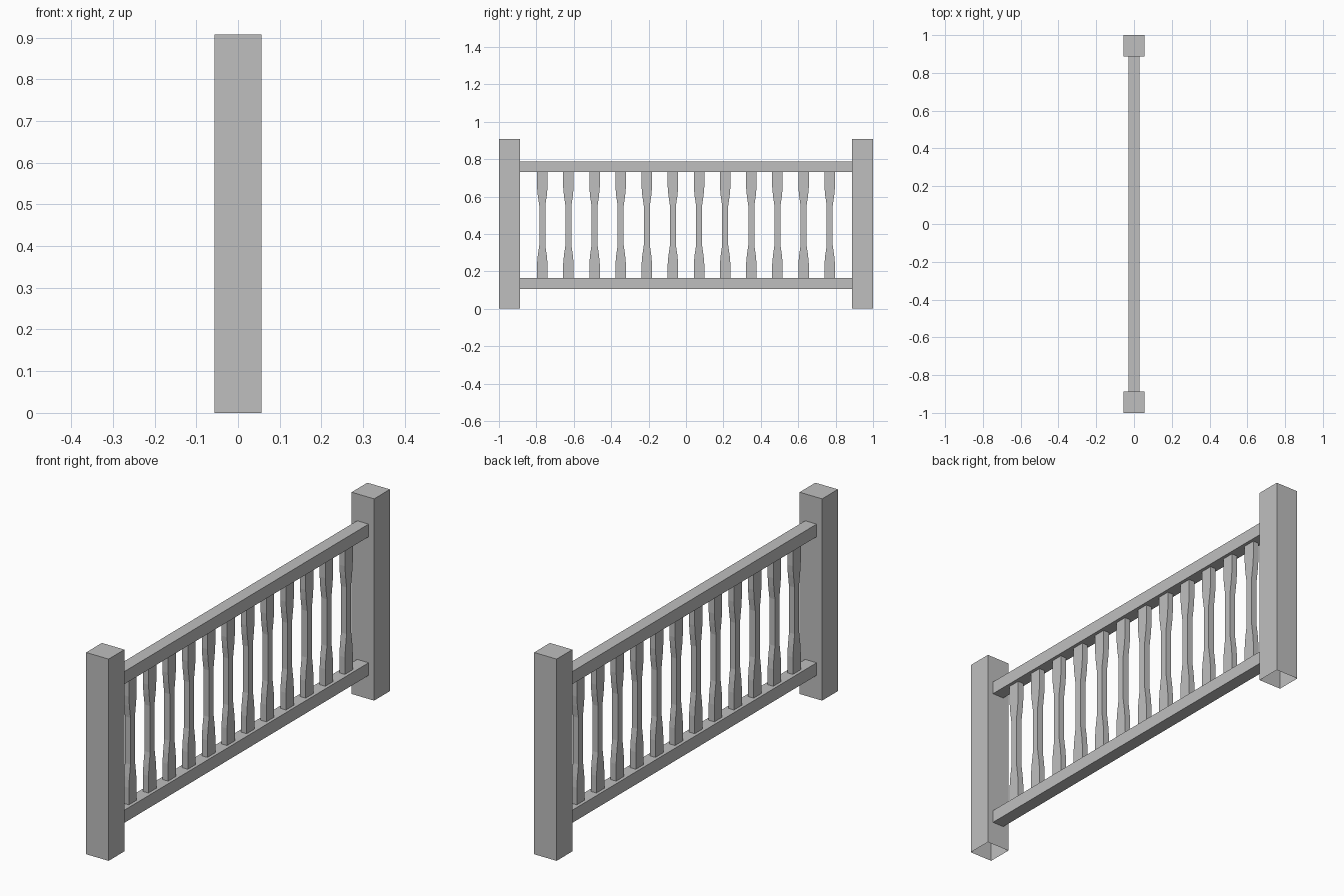
import bpy
import bmesh

cube = bpy.data.objects.get("Cube")
if cube:
    bpy.data.objects.remove(cube, do_unlink=True)

# Single painted-wood colour
GREY = (0.52, 0.52, 0.52, 1.0)
mat = bpy.data.materials.new("plain grey")
mat.use_nodes = True
mat.diffuse_color = GREY
mat.node_tree.nodes["Principled BSDF"].inputs["Base Color"].default_value = GREY


def add_object(name, bm):
    bmesh.ops.recalc_face_normals(bm, faces=bm.faces)
    mesh = bpy.data.meshes.new(name)
    bm.to_mesh(mesh)
    bm.free()
    mesh.materials.append(mat)
    obj = bpy.data.objects.new(name, mesh)
    bpy.context.collection.objects.link(obj)
    return obj


def add_box(name, size, centre, open_bottom=False):
    bm = bmesh.new()
    bmesh.ops.create_cube(bm, size=1)
    bmesh.ops.scale(bm, vec=size, verts=bm.verts)
    bmesh.ops.translate(bm, vec=centre, verts=bm.verts)
    if open_bottom:
        base = [f for f in bm.faces if f.normal.z < -0.9]
        bmesh.ops.delete(bm, geom=base, context="FACES_ONLY")
    return add_object(name, bm)


POST = 0.112
HEIGHT = 0.908
RAIL = 0.057
LOW_TOP, HIGH_BOTTOM = 0.163, 0.73

# End posts, hollow underneath
for side, label in ((-1, "front"), (1, "back")):
    add_box(label + "_post", (POST, POST, HEIGHT),
            (0, side * (1 - POST / 2), HEIGHT / 2), open_bottom=True)

# Rails between the posts
span = 2 * (1 - POST)
add_box("bottom_rail", (RAIL, span, RAIL), (0, 0, LOW_TOP - RAIL / 2))
add_box("top_rail", (RAIL, span, RAIL), (0, 0, HIGH_BOTTOM + RAIL / 2))

# Flat balusters with a narrowed waist: (half width, height)
profile = [(0.028, LOW_TOP), (0.028, 0.24), (0.024, 0.285), (0.016, 0.34),
           (0.016, 0.55), (0.024, 0.605), (0.028, 0.65), (0.028, HIGH_BOTTOM)]
DEPTH = 0.028
COUNT = 12
SPACING = 0.1397


def baluster_mesh():
    bm = bmesh.new()
    outline = profile + [(-w, z) for w, z in reversed(profile)]
    face = bm.faces.new([bm.verts.new((-DEPTH / 2, y, z)) for y, z in outline])
    extruded = bmesh.ops.extrude_face_region(bm, geom=[face], use_keep_orig=True)
    moved = [v for v in extruded["geom"] if isinstance(v, bmesh.types.BMVert)]
    bmesh.ops.translate(bm, vec=(DEPTH, 0, 0), verts=moved)
    return bm


first = add_object("baluster_1", baluster_mesh())
for i in range(COUNT):
    obj = first
    if i:
        obj = bpy.data.objects.new(f"baluster_{i + 1}", first.data)
        bpy.context.collection.objects.link(obj)
    obj.location.y = (i - (COUNT - 1) / 2) * SPACING
